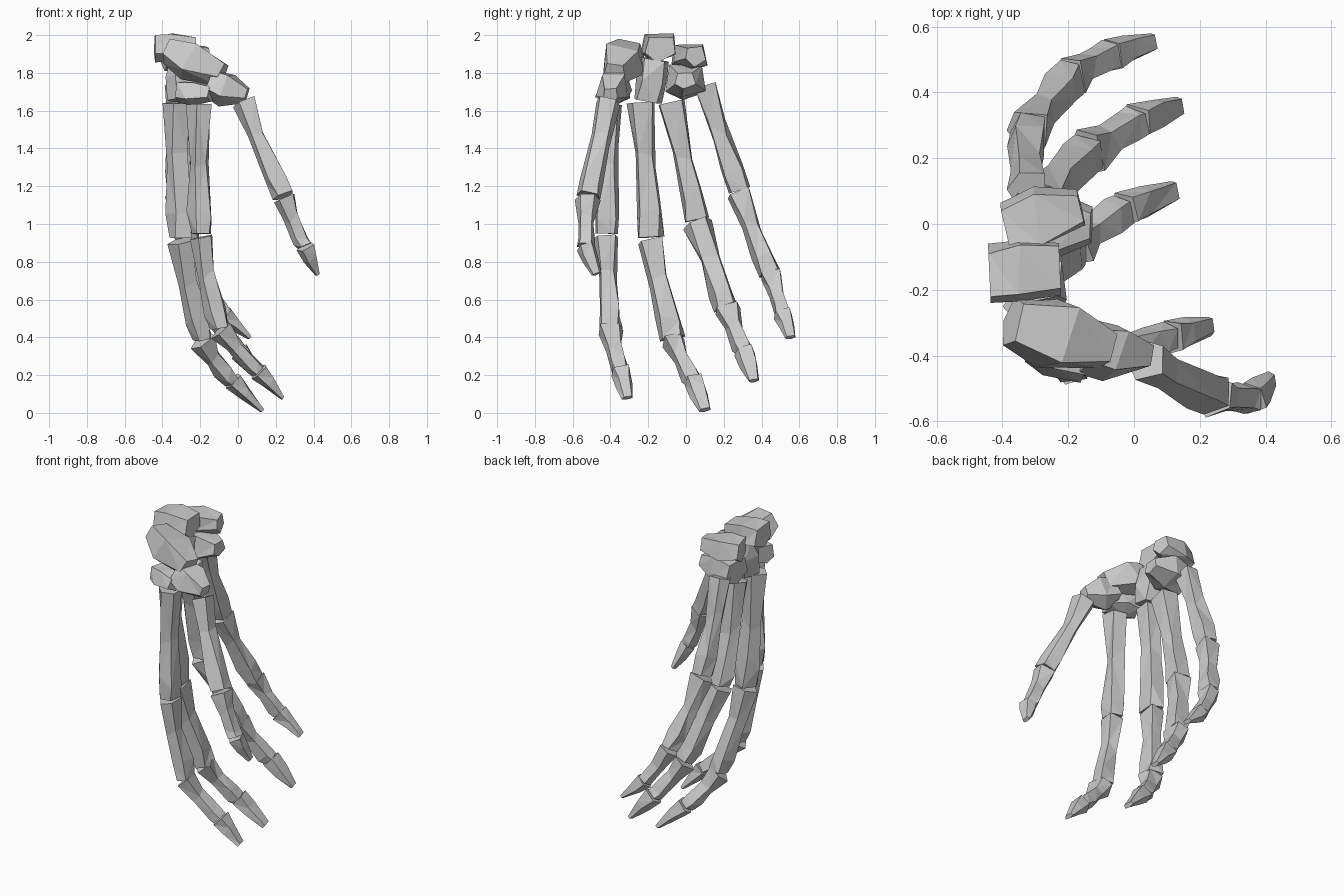
import bpy, bmesh, random
from mathutils import Vector

if "Cube" in bpy.data.objects:
    bpy.data.objects.remove(bpy.data.objects["Cube"])

random.seed(11)
# Irregular five-sided bone cross-section: (sideways, palm-ward)
PROFILE = [(-1.0, -0.4), (-0.05, -1.0), (1.0, -0.45), (0.75, 0.9), (-0.75, 0.9)]


def loft(name, a, b, sections):
    """Faceted bone from a to b; each section is (position, half width, half depth, bow)."""
    a, b = Vector(a), Vector(b)
    length = (b - a).length
    t = (b - a).normalized()
    u = Vector((0, 1, 0))
    u = (u - t * u.dot(t)).normalized()
    v = t.cross(u)
    bm = bmesh.new()
    rings = []
    for k, (pos, w, d, bow) in enumerate(sections):
        inner = 0 < k < len(sections) - 1
        ring = []
        for s, p in PROFILE:
            s += random.uniform(-0.16, 0.16)
            p += random.uniform(-0.16, 0.16)
            shift = random.uniform(-0.09, 0.09) * length if inner else 0
            ring.append(bm.verts.new(a.lerp(b, pos) + t * shift + u * s * w + v * (p * d + bow)))
        rings.append(ring)
    n = len(PROFILE)
    for r0, r1 in zip(rings, rings[1:]):
        for i in range(n):
            j = (i + 1) % n
            bm.faces.new((r0[i], r0[j], r1[j], r1[i]))
    bm.faces.new(rings[0])
    bm.faces.new(rings[-1])
    bmesh.ops.triangulate(bm, faces=bm.faces[:])
    bmesh.ops.recalc_face_normals(bm, faces=bm.faces[:])
    me = bpy.data.meshes.new(name)
    bm.to_mesh(me)
    bm.free()
    ob = bpy.data.objects.new(name, me)
    bpy.context.collection.objects.link(ob)


def long_bone(name, a, b, r0, r1):
    """Shaft with flared ends and a narrow waist."""
    waist = 0.38 * (r0 + r1)
    loft(name, a, b, [(0.01, r0, r0, 0), (0.42, waist, waist, -0.12 * r0),
                      (0.8, r1, r1, -0.1 * r0), (0.98, r1, r1 * 0.9, 0)])


def tip_bone(name, a, b, r):
    """Wedge-shaped last bone of a finger."""
    loft(name, a, b, [(0.0, r, r, 0), (0.4, r * 0.82, r * 0.75, 0), (1.0, r * 0.55, r * 0.25, 0)])


# Fingers: joint positions from the wrist outwards
digits = {
    "thumb": [(0.03, -0.41, 1.65), (0.245, -0.52, 1.14), (0.355, -0.53, 0.88), (0.42, -0.475, 0.735)],
    "index": [(-0.2, -0.4, 1.64), (-0.195, -0.425, 0.935), (-0.095, -0.40, 0.44),
              (0.11, -0.345, 0.215), (0.235, -0.31, 0.08)],
    "middle": [(-0.32, -0.24, 1.65), (-0.3, -0.19, 0.915), (-0.19, -0.07, 0.385),
               (-0.03, 0.04, 0.165), (0.125, 0.1, 0.015)],
    "ring": [(-0.31, -0.08, 1.65), (-0.29, 0.06, 1.01), (-0.145, 0.215, 0.55),
             (0.01, 0.31, 0.325), (0.14, 0.36, 0.17)],
    "little": [(-0.325, 0.1, 1.74), (-0.325, 0.28, 1.165), (-0.2, 0.45, 0.73),
               (-0.07, 0.515, 0.52), (0.06, 0.555, 0.4)],
}
RADII = [(0.068, 0.064), (0.069, 0.06), (0.064, 0.047), (0.052, 0)]
scale = {"thumb": 0.93, "index": 0.97, "middle": 1.05, "ring": 1.02, "little": 0.93}
for digit, joints in digits.items():
    radii = RADII if len(joints) == 5 else [RADII[0], RADII[2], RADII[3]]
    labels = ["palm_bone", "base_bone", "mid_bone"]
    k = scale[digit]
    for i, (a, b) in enumerate(zip(joints, joints[1:])):
        r0, r1 = (r * k for r in radii[i])
        if i == len(joints) - 2:
            tip_bone(digit + "_tip_bone", a, b, r0)
        else:
            long_bone(f"{digit}_{labels[i]}", a, b, r0, r1)


# Wrist: chunky faceted bones
def wrist_bone(name, a, b, w, d, ends=(0.75, 0.75)):
    loft(name, a, b, [(0, w * ends[0], d * ends[0], 0), (0.45, w, d, 0),
                      (1, w * ends[1], d * ends[1], 0)])


wrist_bone("wrist_thumb_side_upper", (-0.37, -0.29, 1.91), (-0.085, -0.38, 1.79), 0.12, 0.11, (0.65, 0.55))
wrist_bone("wrist_top", (-0.44, -0.15, 1.93), (-0.225, -0.14, 1.93), 0.1, 0.075, (0.95, 0.9))
wrist_bone("wrist_little_side_upper", (-0.39, -0.01, 1.88), (-0.16, 0.045, 1.89), 0.09, 0.085, (0.75, 0.65))
wrist_bone("wrist_little_side_lower", (-0.36, 0.0, 1.74), (-0.13, -0.01, 1.76), 0.11, 0.09, (0.9, 0.5))
wrist_bone("wrist_centre", (-0.29, -0.16, 1.87), (-0.3, -0.2, 1.65), 0.085, 0.095, (0.8, 0.85))
wrist_bone("wrist_index_base", (-0.31, -0.36, 1.7), (-0.14, -0.42, 1.69), 0.085, 0.065, (0.85, 0.75))
wrist_bone("wrist_thumb_base", (-0.15, -0.37, 1.74), (0.045, -0.4, 1.68), 0.085, 0.09, (0.9, 0.5))
